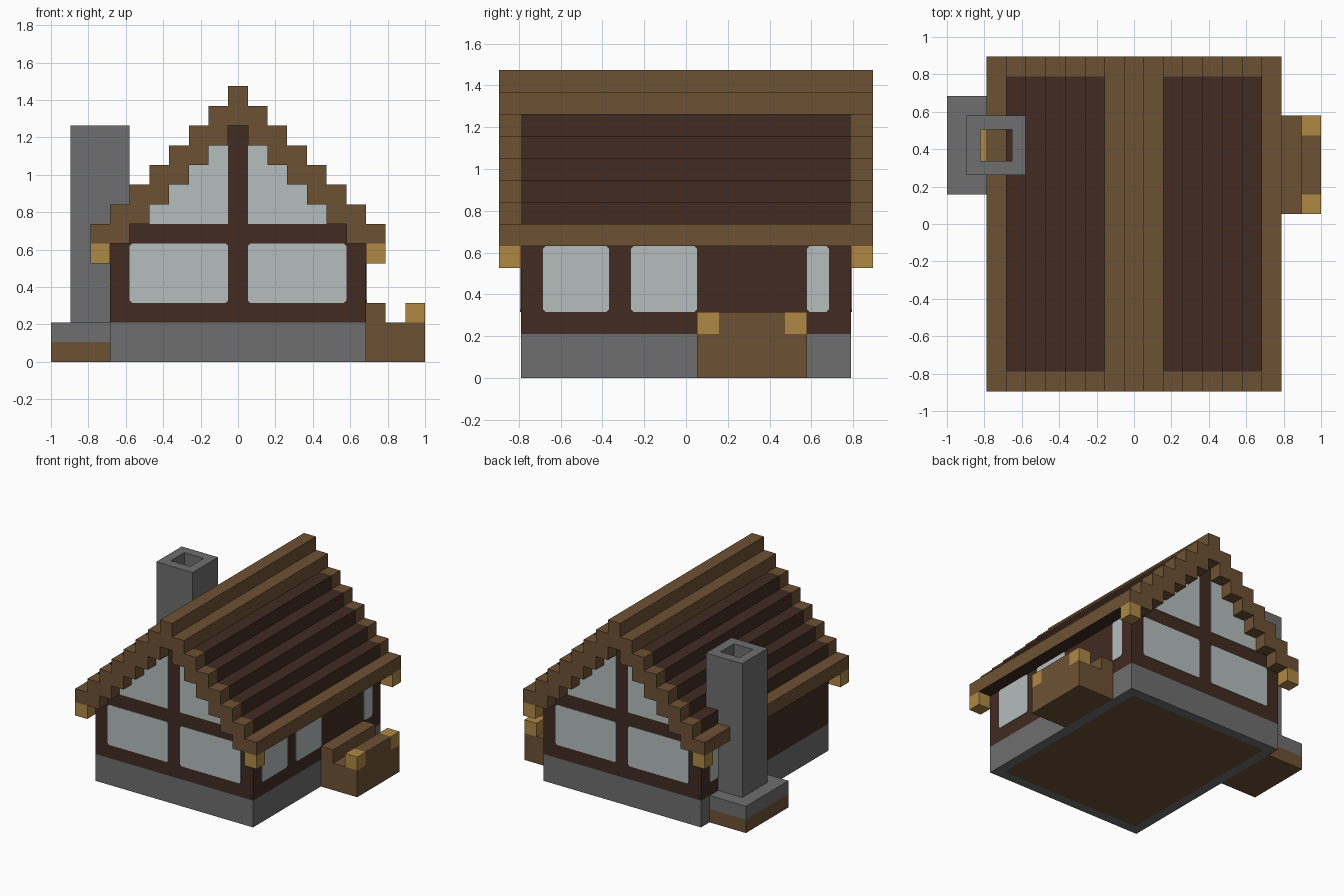
import bpy
import bmesh
from mathutils import Vector

if "Cube" in bpy.data.objects:
    bpy.data.objects.remove(bpy.data.objects["Cube"], do_unlink=True)

U = 2 / 19  # one block


def material(name, rgb):
    m = bpy.data.materials.new(name)
    m.use_nodes = True
    m.diffuse_color = (*rgb, 1)
    bsdf = next(n for n in m.node_tree.nodes if n.type == 'BSDF_PRINCIPLED')
    bsdf.inputs["Base Color"].default_value = (*rgb, 1)
    return m


STONE = material("grey stone", (0.156, 0.156, 0.156))
DARK = material("dark wood", (0.053, 0.024, 0.016))
WOOD = material("brown wood", (0.153, 0.083, 0.034))
GOLD = material("golden wood", (0.43, 0.246, 0.06))
GLASS = material("pale glass", (0.46, 0.51, 0.515))


def finish(name, bm, *mats):
    bmesh.ops.recalc_face_normals(bm, faces=bm.faces)
    bmesh.ops.scale(bm, vec=(U, U, U), verts=bm.verts)
    mesh = bpy.data.meshes.new(name)
    bm.to_mesh(mesh)
    bm.free()
    for m in mats:
        mesh.materials.append(m)
    ob = bpy.data.objects.new(name, mesh)
    bpy.context.scene.collection.objects.link(ob)
    return ob


def box_mesh(x, y, z):
    bm = bmesh.new()
    bmesh.ops.create_cube(bm, size=1)
    for v in bm.verts:
        v.co = [lo + (c + 0.5) * (hi - lo) for c, (lo, hi) in zip(v.co, (x, y, z))]
    return bm


def box(name, x, y, z, mat):
    return finish(name, box_mesh(x, y, z), mat)


def prism(outline, cuts, axis='Y'):
    """Extrude an upright outline through the given depths."""
    bm = bmesh.new()
    rings = [[bm.verts.new((a, d, b) if axis == 'Y' else (d, a, b)) for a, b in outline]
             for d in cuts]
    bm.faces.new(rings[0])
    bm.faces.new(rings[-1])
    n = len(outline)
    for r, s in zip(rings, rings[1:]):
        for i in range(n):
            j = (i + 1) % n
            bm.faces.new((r[i], r[j], s[j], s[i]))
    return bm


def stairs(last, top):
    """Symmetric stepped gable, left to right."""
    right = []
    for c in range(last + 1):
        right += [(c + 0.5, top - c), (c + 0.5, top - c - 1)]
    return [(-x, z) for x, z in reversed(right)] + right


def pane(name, a, b, place, axis):
    """Thin rectangular pane with clipped corners."""
    k = 0.12
    (a0, a1), (b0, b1) = a, b
    pts = [(a0 + k, b0), (a1 - k, b0), (a1, b0 + k), (a1, b1 - k),
           (a1 - k, b1), (a0 + k, b1), (a0, b1 - k), (a0, b0 + k)]
    finish(name, prism(pts, place, axis), GLASS)


# Stone foundation with a wooden floor let into its underside
bm = box_mesh((-6.5, 6.5), (-7.5, 7.5), (0, 2))
under = min(bm.faces, key=lambda f: f.calc_center_median().z)
bmesh.ops.inset_individual(bm, faces=[under], thickness=1)
under.material_index = 1
finish("foundation", bm, STONE, WOOD)

# Walls with stepped gables
inner = stairs(5, 12)
finish("walls", prism([(-6.5, 2), (-6.5, 6)] + inner + [(6.5, 6), (6.5, 2)], (-7.5, 7.5)), DARK)

# Stepped roof: dark slopes, brown ridge, eaves and verges
bm = prism(stairs(7, 14) + inner[::-1], (-8.5, -7.5, 7.5, 8.5))
for f in bm.faces:
    c = f.calc_center_median()
    slope = 1.5 < abs(c.x) - 0.1 < 6.5
    f.material_index = int(slope and abs(c.y) < 7.5)
finish("roof", bm, WOOD, DARK)

# Golden beam ends under the eaves
for sx, side in ((-1, "right"), (1, "left")):
    for sy, end in ((-1, "front"), (1, "back")):
        box(f"beam_end_{end}_{side}", sorted((sx * 6.5, sx * 7.5)),
            sorted((sy * 7.5, sy * 8.5)), (5, 6), GOLD)

# Gable windows, front and back
T = 0.04
for sy, end in ((-1, "front"), (1, "back")):
    place = (sy * 7.5, sy * (7.5 + T))
    for sx, side in ((-1, "right"), (1, "left")):
        pane(f"{end}_window_{side}", sorted((sx * 0.5, sx * 5.5)), (3, 6), place, 'Y')
        steps = [(0.5, 7)]
        for c in range(4, 0, -1):
            steps += [(c + 0.5, 11 - c), (c + 0.5, 12 - c)]
        steps.append((0.5, 11))
        finish(f"{end}_gable_window_{side}",
               prism([(sx * x, z) for x, z in steps], place), GLASS)

# Side windows
for i, span in enumerate(((-6.5, -3.5), (-2.5, 0.5), (5.5, 6.5))):
    pane(f"left_side_window_{i + 1}", span, (3, 6), (6.5, 6.5 + T), 'X')
pane("right_side_window", (5.5, 6.5), (3, 6), (-6.5, -6.5 - T), 'X')

# Side porch with a bench, a rail and golden corner posts
box("porch_deck", (6.5, 9.5), (0.5, 5.5), (0, 2), WOOD)
box("porch_bench", (6.5, 7.5), (0.5, 5.5), (2, 3), WOOD)
box("porch_rail", (8.5, 9.5), (1.5, 4.5), (2, 3), WOOD)
box("porch_post_front", (8.5, 9.5), (0.5, 1.5), (2, 3), GOLD)
box("porch_post_back", (8.5, 9.5), (4.5, 5.5), (2, 3), GOLD)

# Chimney plinth
box("chimney_footing", (-9.5, -6.5), (1.5, 6.5), (0, 1), WOOD)
box("chimney_plinth", (-9.5, -6.5), (1.5, 6.5), (1, 2), STONE)

# Hollow chimney stack with a glowing hearth at the bottom of the flue
bm = box_mesh((-8.5, -5.5), (2.5, 5.5), (2, 12))
top = max(bm.faces, key=lambda f: f.calc_center_median().z)
bmesh.ops.inset_individual(bm, faces=[top], thickness=1)
flue = bmesh.ops.extrude_discrete_faces(bm, faces=[top])["faces"][0]
bm.faces.ensure_lookup_table()
rim = list(flue.verts)
bmesh.ops.translate(bm, vec=Vector((0, 0, -9.5)), verts=rim)
flue.material_index = 1
finish("chimney_stack", bm, STONE, GOLD)
